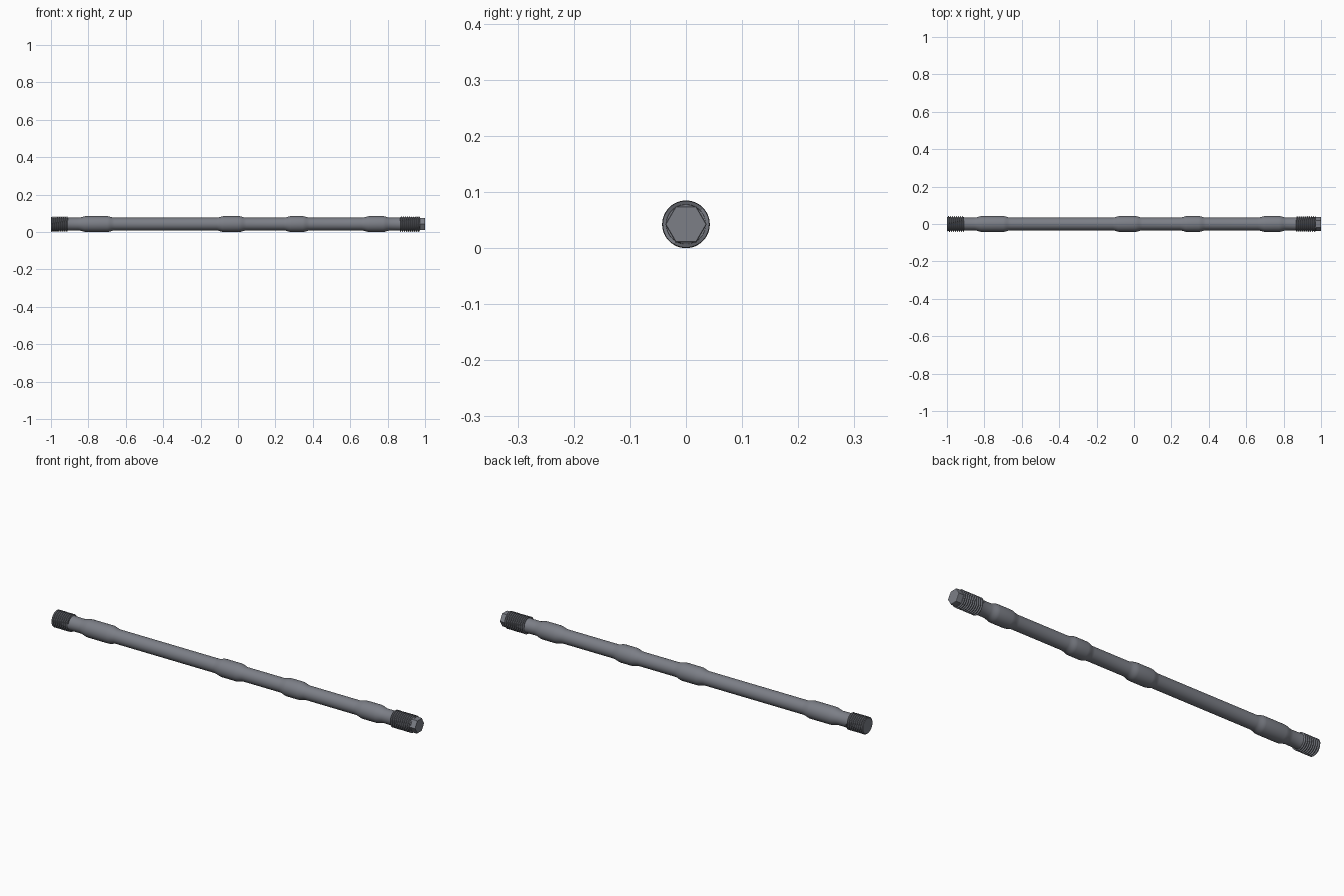
import bpy, bmesh
from math import pi, cos, sin

if "Cube" in bpy.data.objects:
    bpy.data.objects.remove(bpy.data.objects["Cube"])

CZ = 0.0425      # axis height
SHAFT = 0.034    # shaft radius
BULGE = 0.0425   # largest radius
SIDES = 48

# Dark blue-grey steel
steel = bpy.data.materials.new("dark_steel")
steel.diffuse_color = (0.20, 0.21, 0.24, 1)
steel.use_nodes = True
steel.node_tree.nodes["Principled BSDF"].inputs["Base Color"].default_value = steel.diffuse_color


def finish(bm, name, angle=30):
    bmesh.ops.recalc_face_normals(bm, faces=bm.faces)
    mesh = bpy.data.meshes.new(name)
    bm.to_mesh(mesh)
    bm.free()
    mesh.materials.append(steel)
    ob = bpy.data.objects.new(name, mesh)
    bpy.context.collection.objects.link(ob)
    bpy.ops.object.select_all(action='DESELECT')
    ob.select_set(True)
    bpy.context.view_layer.objects.active = ob
    bpy.ops.object.shade_smooth_by_angle(angle=angle * pi / 180)
    return ob


def lathe(name, profile, sides=SIDES, angle=30):
    """Revolve (x, radius) pairs around the rod axis, capping both ends."""
    bm = bmesh.new()
    rings = [[bm.verts.new((x, r * cos(2 * pi * i / sides), CZ + r * sin(2 * pi * i / sides)))
              for i in range(sides)] for x, r in profile]
    for a, b in zip(rings, rings[1:]):
        for i in range(sides):
            j = (i + 1) % sides
            bm.faces.new((a[i], a[j], b[j], b[i]))
    bm.faces.new(rings[0])
    bm.faces.new(rings[-1])
    return finish(bm, name, angle)


def thread(name, x0, x1, pitch=0.0108, root=0.035, crest=0.0415):
    """Helical thread shell, trimmed flat at x0 and x1."""
    bm = bmesh.new()
    tooth = [(0.0, root), (0.15, root), (0.45, crest), (0.7, crest)]
    turns = int((x1 - x0) / pitch) + 2
    rows = []
    for k in range(-1, turns):
        for f, r in tooth:
            row = []
            for i in range(SIDES + 1):
                t = i / SIDES
                x = min(max(x0 + pitch * (k + f + t), x0), x1)
                a = 2 * pi * t
                row.append(bm.verts.new((x, r * cos(a), CZ + r * sin(a))))
            rows.append(row)
    for a, b in zip(rows, rows[1:]):
        for i in range(SIDES):
            q = (a[i], a[i + 1], b[i + 1], b[i])
            xs = [v.co.x for v in q]
            if max(xs) - min(xs) > 1e-6:
                bm.faces.new(q)
    bmesh.ops.delete(bm, geom=[v for v in bm.verts if not v.link_faces], context='VERTS')
    bmesh.ops.remove_doubles(bm, verts=bm.verts, dist=1e-5)
    return finish(bm, name, 25)


# Shaft with four smoothly flared bulges: (foot, top, top, foot)
bulges = [(-0.855, -0.81, -0.70, -0.66), (-0.115, -0.075, 0.005, 0.045),
          (0.245, 0.285, 0.345, 0.385), (0.66, 0.705, 0.775, 0.815)]
profile = [(-1.0, 0.0375), (-0.998, 0.0385), (-0.994, 0.0355), (-0.91, 0.0355), (-0.905, 0.0345)]
for a, b, c, d in bulges:
    for lo, hi, up in ((a, b, True), (c, d, False)):
        for i in range(7):
            t = i / 6
            s = t * t * (3 - 2 * t)
            if not up:
                s = 1 - s
            profile.append((lo + (hi - lo) * t, SHAFT + (BULGE - SHAFT) * s))
profile += [(0.862, 0.0345), (0.866, 0.0355), (0.97, 0.0355), (0.974, 0.035)]
lathe("shaft", profile)

# Threaded ends
thread("left_thread", -0.998, -0.91)
thread("right_thread", 0.866, 0.972)

# Hexagonal drive end, corners pointing along y
lathe("hex_drive", [(0.95, 0.037), (0.998, 0.037), (1.0, 0.0355)], sides=6)
